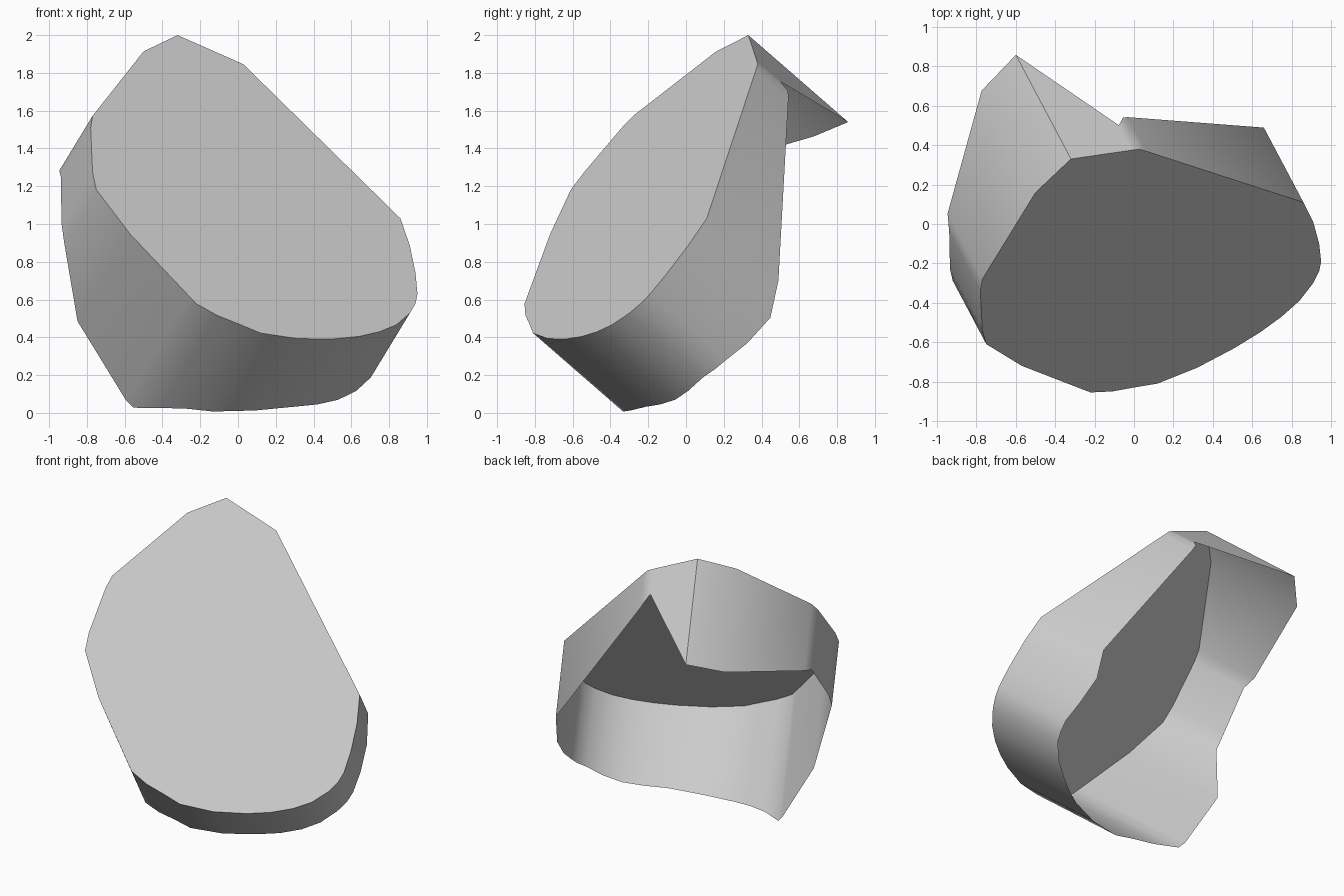
import bpy
import bmesh
from mathutils import Vector

cube = bpy.data.objects.get("Cube")
if cube:
    bpy.data.objects.remove(cube, do_unlink=True)

# The flat face lies on the plane z = BASE + SLOPE_X * x + SLOPE_Y * y
BASE, SLOPE_X, SLOPE_Y = 1.426, -0.608, 1.149
# The wall runs straight back from the face, along its normal
BACK = Vector((SLOPE_X, SLOPE_Y, -1))

# Outline of the face seen from above: x, y, and how far the wall drops there
OUTLINE = [
    (-.32, .33, .46), (-.5, .16, .45), (-.77, -.28, .29), (-.78, -.34, .26),
    (-.77, -.54, .27), (-.75, -.61, .28), (-.57, -.72, .46),
    (-.26, -.84, .55), (-.22, -.855, .55), (-.11, -.85, .49), (0, -.83, .45),
    (.12, -.81, .415), (.32, -.73, .38), (.51, -.63, .36), (.64, -.55, .36),
    (.75, -.47, .36), (.84, -.39, .35), (.91, -.3, .34), (.94, -.24, .345),
    (.95, -.19, .35), (.94, -.1, .37), (.91, .01, .38), (.86, .11, .33),
    (.06, .37, .15), (.03, .38, .14), (-.01, .375, .11),
]


def make_material(name, colour):
    mat = bpy.data.materials.new(name)
    mat.use_nodes = True
    mat.diffuse_color = colour
    mat.node_tree.nodes["Principled BSDF"].inputs["Base Color"].default_value = colour
    return mat


# Thin shell: one flat face with a wall of uneven depth, open at the back
bm = bmesh.new()
front, rim = [], []
for x, y, drop in OUTLINE:
    corner = Vector((x, y, BASE + SLOPE_X * x + SLOPE_Y * y))
    front.append(bm.verts.new(corner))
    rim.append(bm.verts.new(corner + BACK * drop))
bm.faces.new(front)
for i in range(len(front)):
    j = (i + 1) % len(front)
    bm.faces.new((front[j], front[i], rim[i], rim[j]))
bm.normal_update()

mesh = bpy.data.meshes.new("tilted_shell")
bm.to_mesh(mesh)
bm.free()
shell = bpy.data.objects.new("tilted_shell", mesh)
bpy.context.collection.objects.link(shell)
mesh.materials.append(make_material("light grey", (0.6, 0.6, 0.6, 1)))

# Soft wall, crisp edge around the face
bpy.ops.object.select_all(action="DESELECT")
shell.select_set(True)
bpy.context.view_layer.objects.active = shell
bpy.ops.object.shade_smooth_by_angle(angle=0.7)
